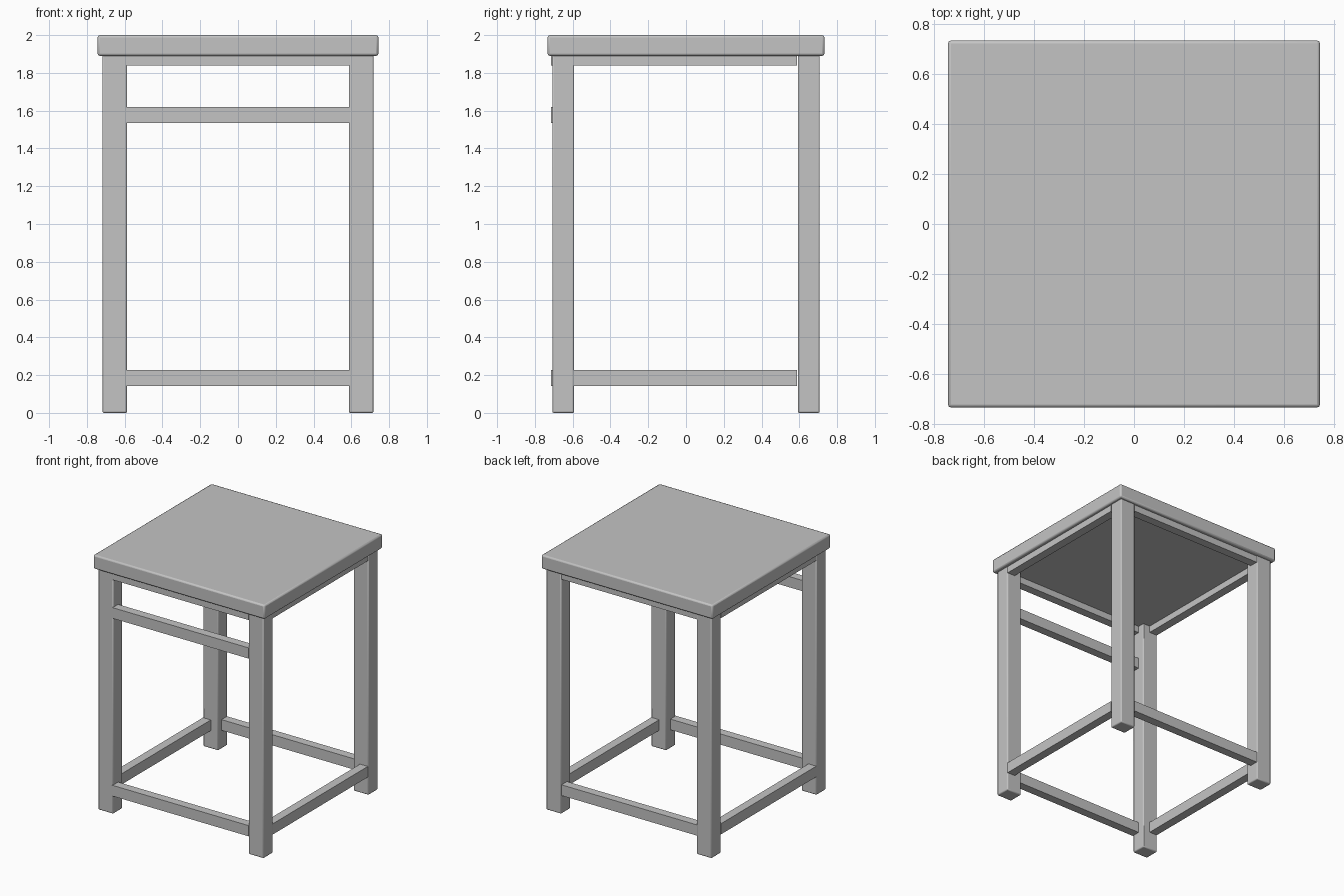
import bpy

if "Cube" in bpy.data.objects:
    bpy.data.objects.remove(bpy.data.objects["Cube"], do_unlink=True)

grey = bpy.data.materials.new("plain_grey")
grey.use_nodes = True
colour = (0.55, 0.55, 0.55, 1)
grey.diffuse_color = colour
grey.node_tree.nodes["Principled BSDF"].inputs["Base Color"].default_value = colour


def box(name, low, high, bevel=0):
    """Axis-aligned box between two corners, with optional chamfered edges."""
    bpy.ops.mesh.primitive_cube_add(
        size=1, location=[(a + b) / 2 for a, b in zip(low, high)])
    obj = bpy.context.object
    obj.name = name
    obj.scale = [b - a for a, b in zip(low, high)]
    bpy.ops.object.transform_apply(location=False, rotation=False, scale=True)
    obj.data.materials.append(grey)
    if bevel:
        mod = obj.modifiers.new("edge_bevel", 'BEVEL')
        mod.width = bevel
        mod.segments = 2
        bpy.ops.object.shade_smooth_by_angle()
    return obj


# Square slab top
TOP_X, TOP_Y, SLAB_Z = 0.743, 0.733, 1.89
box("seat_top", (-TOP_X, -TOP_Y, SLAB_Z), (TOP_X, TOP_Y, 2), 0.012)

# Four straight legs
IN_X, OUT_X, IN_Y, OUT_Y = 0.587, 0.717, 0.592, 0.708
for y_name, sy in (("front", -1), ("back", 1)):
    for x_name, sx in (("right", -1), ("left", 1)):
        xs = sorted((sx * IN_X, sx * OUT_X))
        ys = sorted((sy * IN_Y, sy * OUT_Y))
        box(f"{y_name}_{x_name}_leg", (xs[0], ys[0], 0),
            (xs[1], ys[1], SLAB_Z + 0.01), 0.008)

# Rails form a frame set slightly forward of the legs
THICK, END_X = 0.068, 0.592
FRONT, BACK = -0.714, 0.703


def cross_rail(name, y, z0, z1):
    box(name, (-END_X, y, z0), (END_X, y + THICK, z1))


for level, z0, z1 in (("lower_rail", 0.143, 0.227), ("apron", 1.838, 1.915)):
    cross_rail("front_" + level, FRONT, z0, z1)
    cross_rail("back_" + level, BACK - THICK, z0, z1)
    for side, sx in (("right", -1), ("left", 1)):
        xs = sorted((sx * (OUT_X - 0.002), sx * (OUT_X - 0.002 - THICK)))
        box(f"{side}_{level}", (xs[0], -0.598, z0), (xs[1], 0.587, z1))

# Extra rail on the front only
cross_rail("front_upper_rail", FRONT, 1.536, 1.62)
